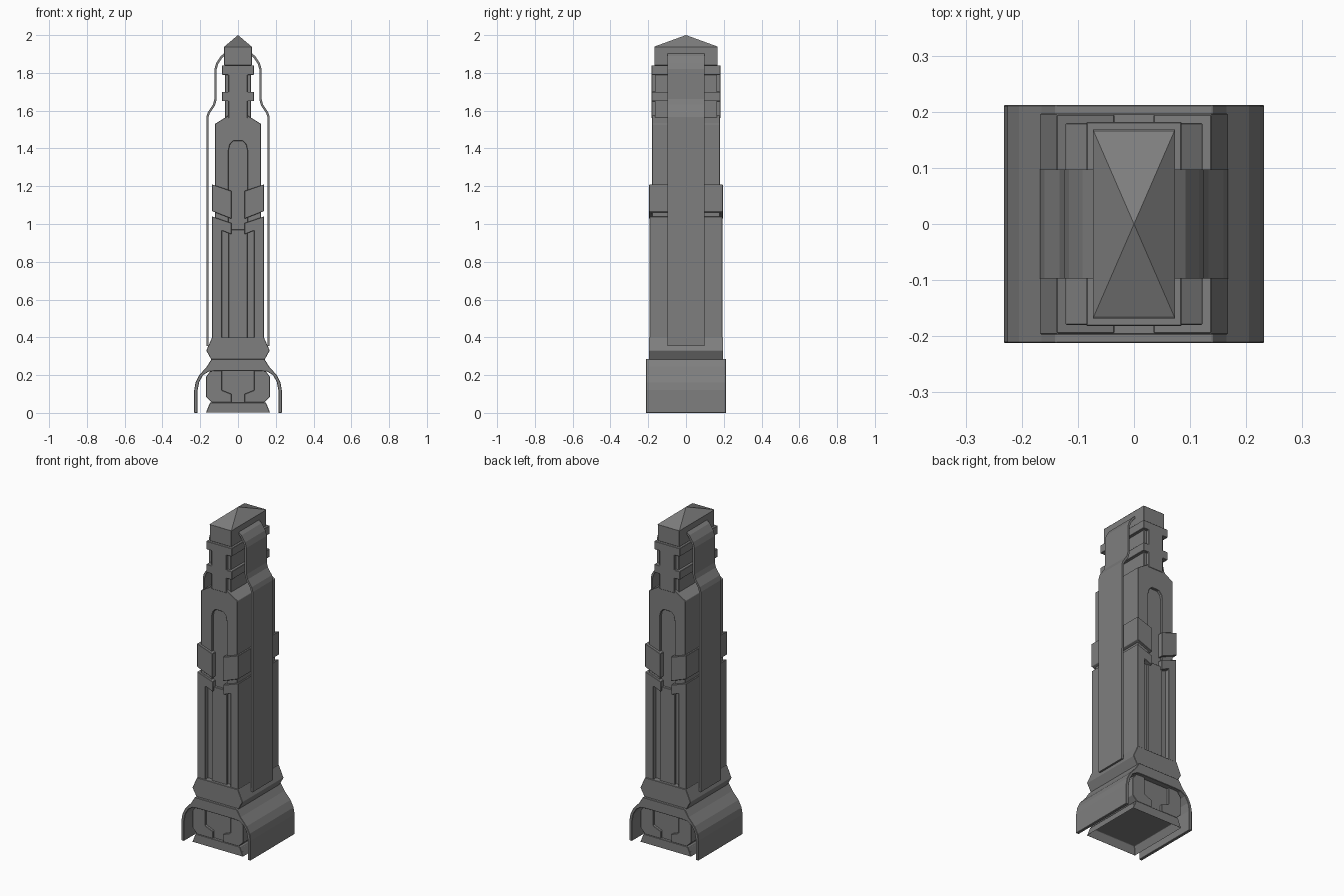
import bpy, bmesh

if "Cube" in bpy.data.objects:
    bpy.data.objects.remove(bpy.data.objects["Cube"])

grey = bpy.data.materials.new("stone_grey")
grey.use_nodes = True
grey.diffuse_color = (0.21, 0.21, 0.21, 1)
grey.node_tree.nodes["Principled BSDF"].inputs["Base Color"].default_value = grey.diffuse_color


def flip(points):
    return [(-x, z) for x, z in points]


def symmetric(half):
    """Closed outline from its right half, listed bottom to top."""
    return half + flip(half)[::-1]


def arch(outer, inner):
    """Outline of an arch from outer and inner right halves, bottom to top."""
    return symmetric(outer) + flip(inner) + inner[::-1]


def finish(name, bm, bevel=0.002):
    bmesh.ops.recalc_face_normals(bm, faces=bm.faces)
    mesh = bpy.data.meshes.new(name)
    bm.to_mesh(mesh)
    bm.free()
    mesh.materials.append(grey)
    obj = bpy.data.objects.new(name, mesh)
    bpy.context.collection.objects.link(obj)
    if bevel:
        mod = obj.modifiers.new("soft_edges", 'BEVEL')
        mod.width = bevel
        mod.segments = 1
        mod.limit_method = 'ANGLE'
    return obj


def prism(name, outlines, depth, bevel=0.002):
    """Extrude x-z outlines through the full depth, from -depth to +depth."""
    bm = bmesh.new()
    for outline in outlines:
        face = bm.faces.new([bm.verts.new((x, -depth, z)) for x, z in outline])
        out = bmesh.ops.extrude_face_region(bm, geom=[face], use_keep_orig=True)
        moved = [v for v in out["geom"] if isinstance(v, bmesh.types.BMVert)]
        bmesh.ops.translate(bm, verts=moved, vec=(0, 2 * depth, 0))
    return finish(name, bm, bevel)


def pair(name, outline, depth):
    return prism(name, [outline, flip(outline)], depth)


def slab(name, width, depth, low, high):
    return prism(name, [symmetric([(width, low), (width, high)])], depth)


# Foot: hollow ring with a chamfered top
foot = slab("foot", 0.17, 0.195, 0, 0.055)
bm = bmesh.new()
bm.from_mesh(foot.data)
for v in bm.verts:
    if v.co.z > 0.05:
        v.co.x *= 0.87
bottom = min(bm.faces, key=lambda f: f.calc_center_median().z)
bmesh.ops.inset_region(bm, faces=[bottom], thickness=0.025)
bmesh.ops.translate(bm, verts=bottom.verts, vec=(0, 0, 0.045))
bm.to_mesh(foot.data)
bm.free()

# Pedestal block, with a funnel-shaped recess front and back
slab("pedestal_core", 0.14, 0.178, 0.05, 0.24)
pair("pedestal_cheek", [(0.035, 0.055), (0.14, 0.055), (0.17, 0.085), (0.17, 0.19),
     (0.14, 0.23), (0.085, 0.23), (0.085, 0.12), (0.035, 0.1)], 0.193)

# Curved skirt around the pedestal
prism("skirt", [arch(
    [(0.232, 0), (0.232, 0.12), (0.225, 0.16), (0.205, 0.2), (0.165, 0.245), (0.14, 0.285)],
    [(0.214, 0), (0.214, 0.12), (0.205, 0.165), (0.185, 0.2), (0.155, 0.219), (0.12, 0.222)])],
    0.212)

# Flared collar
prism("collar", [symmetric([(0.14, 0.28), (0.168, 0.33), (0.137, 0.4)])], 0.197)

# Lower shaft: corner frames, grooves and a raised centre strip
slab("shaft_core", 0.115, 0.165, 0.35, 1.5)
slab("centre_strip", 0.05, 0.18, 0.38, 0.97)
pair("corner_frame", [(0.085, 0.38), (0.137, 0.38), (0.137, 1.04), (0.05, 1.01),
     (0.035, 1.005), (0.035, 0.945), (0.085, 0.965)], 0.193)

# Waist panels wrapping the corners
pair("waist_panel", [(0.035, 1.028), (0.138, 1.068), (0.138, 1.21), (0.035, 1.175)], 0.195)

# Upper shaft with an arched niche
prism("upper_shaft", [arch([(0.122, 1.0), (0.122, 1.53), (0.05, 1.575)],
      [(0.05, 1.0), (0.05, 1.39), (0.043, 1.42), (0.025, 1.44)])], 0.18)

# Neck with two notched bands
slab("neck_core", 0.068, 0.165, 1.55, 1.85)
prism("neck_bands", [symmetric([(0.05, 1.56), (0.05, 1.65), (0.085, 1.65), (0.085, 1.7),
      (0.05, 1.7), (0.05, 1.79), (0.085, 1.79), (0.085, 1.84)])], 0.182)

# Cap with a pyramid roof
slab("cap", 0.073, 0.168, 1.84, 1.94)
bm = bmesh.new()
ring = [bm.verts.new((x * 0.073, y * 0.168, 1.939)) for x, y in ((-1, -1), (1, -1), (1, 1), (-1, 1))]
tip = bm.verts.new((0, 0, 2))
bm.faces.new(ring)
for i in range(4):
    bm.faces.new((ring[i], ring[(i + 1) % 4], tip))
finish("roof", bm, 0)

# Thin straps running down both sides
path = [(0.162, 0.355), (0.162, 1.565), (0.154, 1.59), (0.127, 1.63), (0.119, 1.66),
        (0.119, 1.82), (0.11, 1.85), (0.087, 1.885), (0.068, 1.9)]
bm = bmesh.new()
rows = [[bm.verts.new((x, y, z)) for y in (-0.097, 0.097)] for x, z in path]
for a, b in zip(rows, rows[1:]):
    bm.faces.new((a[0], a[1], b[1], b[0]))
strap = finish("side_straps", bm, 0)
solid = strap.modifiers.new("thickness", 'SOLIDIFY')
solid.thickness = 0.012
solid.offset = 0
mirror = strap.modifiers.new("both_sides", 'MIRROR')
for p in strap.data.polygons:
    p.use_smooth = False
